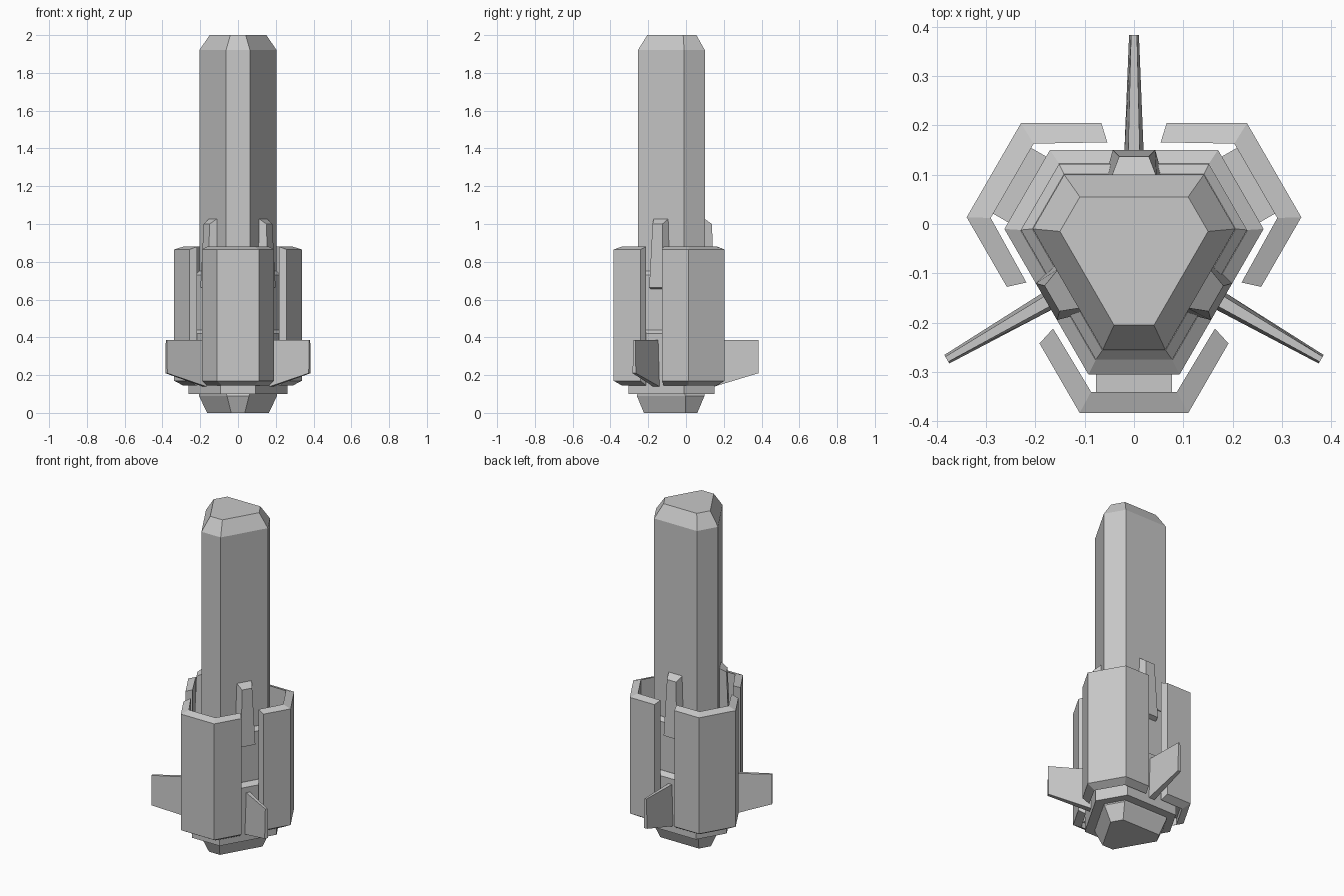
import bpy, bmesh, math

if "Cube" in bpy.data.objects:
    bpy.data.objects.remove(bpy.data.objects["Cube"])

CY = -0.055  # y of the three-fold symmetry axis

grey = bpy.data.materials.new("light_grey")
grey.diffuse_color = (0.58, 0.58, 0.58, 1)
grey.use_nodes = True
grey.node_tree.nodes["Principled BSDF"].inputs["Base Color"].default_value = grey.diffuse_color


def loft(name, rings):
    """Skin a series of closed point rings and cap both ends."""
    bm = bmesh.new()
    vs = [[bm.verts.new(p) for p in ring] for ring in rings]
    n = len(rings[0])
    for a, b in zip(vs, vs[1:]):
        for i in range(n):
            j = (i + 1) % n
            bm.faces.new((a[i], a[j], b[j], b[i]))
    bm.faces.new(vs[0][::-1])
    bm.faces.new(vs[-1])
    bmesh.ops.recalc_face_normals(bm, faces=bm.faces)
    me = bpy.data.meshes.new(name)
    bm.to_mesh(me)
    bm.free()
    me.materials.append(grey)
    ob = bpy.data.objects.new(name, me)
    bpy.context.collection.objects.link(ob)
    return ob


def place(r, t, z, angle):
    """Radial / tangential / height to world coordinates."""
    c, s = math.cos(angle), math.sin(angle)
    return (r * c - t * s, CY + r * s + t * c, z)


def hex_ring(z, long_dist, short_dist):
    """Clipped triangle: three long and three short sides."""
    w = (long_dist - short_dist / 2) / math.cos(math.radians(30))
    return [place(short_dist, t, z, math.radians(-90 + 120 * k))
            for k in range(3) for t in (-w, w)]


def hex_body(name, levels):
    return loft(name, [hex_ring(*lv) for lv in levels])


def three(name, rings, start):
    """Repeat a part three times around the axis."""
    for k in range(3):
        a = math.radians(start + 120 * k)
        loft(f"{name}_{k + 1}", [[place(*p, a) for p in ring] for ring in rings])


# Central tower with chamfered top and tapered base
hex_body("tower", [(0, 0.115, 0.168), (0.09, 0.153, 0.205),
                   (0.11, 0.155, 0.20), (1.92, 0.155, 0.20), (2.0, 0.11, 0.15)])
# Stepped collars
hex_body("upper_collar", [(0.38, 0.177, 0.22), (0.73, 0.177, 0.22), (0.75, 0.156, 0.201)])
hex_body("lower_collar", [(0.10, 0.205, 0.25), (0.42, 0.205, 0.25), (0.44, 0.178, 0.221)])

# Folded armour panels around the short sides
outer = [(0.187, -0.1915), (0.328, -0.11), (0.328, 0.11), (0.187, 0.1915)]
inner = [(0.157, -0.164), (0.285, -0.087), (0.285, 0.087), (0.157, 0.164)]
three("armour_panel", [[(*o, 0.17), (*o, 0.865), (*i, 0.88), (*i, 0.145)]
                       for o, i in zip(outer, inner)], -90)

# Struts joining panels to the lower collar
three("panel_strut", [[(r, -0.077, 0.18), (r, 0.077, 0.18),
                       (r, 0.077, 0.41), (r, -0.077, 0.41)] for r in (0.24, 0.29)], -90)

# Tapered clips on the long sides
three("clip", [
    [(0.15, -0.058, 0.645), (0.15, 0.058, 0.645), (0.205, 0.043, 0.665), (0.205, -0.043, 0.665)],
    [(0.15, -0.046, 1.03), (0.15, 0.046, 1.03), (0.192, 0.03, 1.0), (0.192, -0.03, 1.0)],
], 90)

# Fins in the gaps between the panels
three("fin", [
    [(0.19, -0.02, 0.135), (0.19, 0.02, 0.135), (0.19, 0.012, 0.387), (0.19, -0.012, 0.387)],
    [(0.438, -0.01, 0.21), (0.438, 0.01, 0.21), (0.438, 0.006, 0.387), (0.438, -0.006, 0.387)],
], 90)
